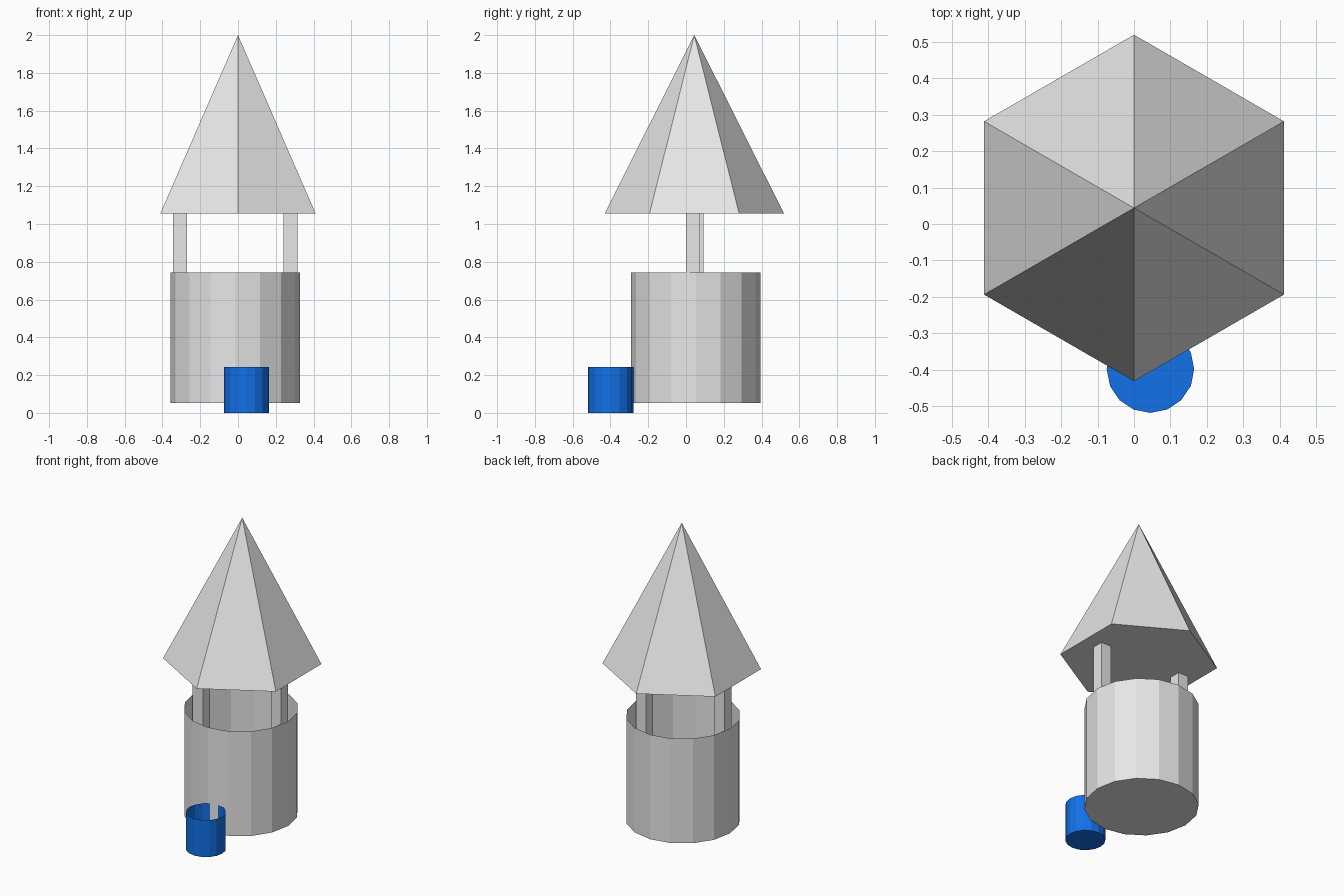
import bpy, bmesh, math

if "Cube" in bpy.data.objects:
    bpy.data.objects.remove(bpy.data.objects["Cube"])


def material(name, rgb):
    m = bpy.data.materials.new(name)
    m.diffuse_color = (*rgb, 1)
    m.use_nodes = True
    m.node_tree.nodes["Principled BSDF"].inputs["Base Color"].default_value = m.diffuse_color
    return m


GREY = material("pale grey", (0.8, 0.8, 0.8))
BLUE = material("bucket blue", (0.006, 0.165, 0.8))


def finish(name, bm, mat):
    bmesh.ops.recalc_face_normals(bm, faces=bm.faces)
    mesh = bpy.data.meshes.new(name)
    bm.to_mesh(mesh)
    bm.free()
    mesh.materials.append(mat)
    obj = bpy.data.objects.new(name, mesh)
    bpy.context.collection.objects.link(obj)
    return obj


def ring(bm, n, r, cx, cy, z, turn=0.0):
    return [bm.verts.new((cx + r * math.cos(turn + math.tau * i / n),
                          cy + r * math.sin(turn + math.tau * i / n), z))
            for i in range(n)]


def open_tub(name, r, cx, cy, z0, z1, mat, n=16):
    """Thin round wall with a floor and no lid."""
    bm = bmesh.new()
    low, high = ring(bm, n, r, cx, cy, z0), ring(bm, n, r, cx, cy, z1)
    bm.faces.new(low[::-1])
    for i in range(n):
        j = (i + 1) % n
        bm.faces.new((low[i], low[j], high[j], high[i]))
    obj = finish(name, bm, mat)
    # Open shells: make sure the floor faces down and the wall faces out
    if obj.data.polygons[0].normal.z > 0:
        obj.data.flip_normals()
    return obj


def post(name, cx, cy, z0, z1, w=0.074):
    bm = bmesh.new()
    bmesh.ops.create_cube(bm, size=1)
    for v in bm.verts:
        v.co = (cx + v.co.x * w, cy + v.co.y * w,
                (z0 + z1) / 2 + v.co.z * (z1 - z0))
    return finish(name, bm, GREY)


# Well wall and bucket
open_tub("well_wall", 0.343, -0.015, 0.052, 0.053, 0.742, GREY)
open_tub("bucket", 0.12, 0.045, -0.398, 0.0, 0.243, BLUE)

# Roof posts, standing on the well floor
post("left_post", -0.307, 0.056, 0.053, 1.055)
post("right_post", 0.277, 0.036, 0.053, 1.055)

# Six-sided pointed roof with a flat underside
bm = bmesh.new()
eaves = ring(bm, 6, 0.475, 0.0, 0.044, 1.055, math.pi / 6)
apex = bm.verts.new((0, 0.044, 2.0))
bm.faces.new(eaves[::-1])
for i in range(6):
    bm.faces.new((eaves[i], eaves[(i + 1) % 6], apex))
finish("roof", bm, GREY)
